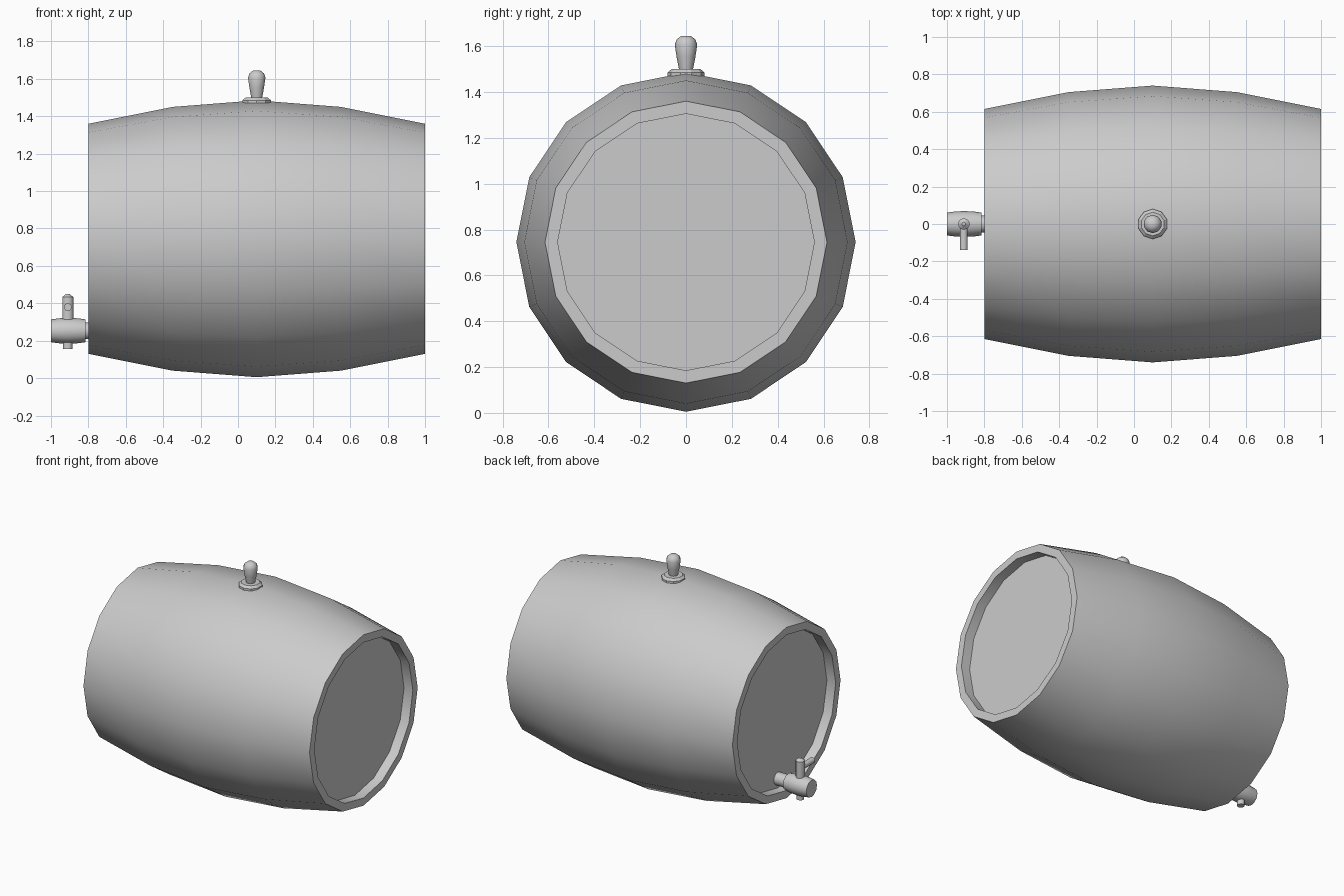
import bpy, bmesh
from math import cos, sin, pi, radians
from mathutils import Vector

if "Cube" in bpy.data.objects:
    bpy.data.objects.remove(bpy.data.objects["Cube"], do_unlink=True)

grey = bpy.data.materials.new("plain grey")
grey.use_nodes = True
colour = (0.6, 0.6, 0.6, 1)
grey.diffuse_color = colour
grey.node_tree.nodes["Principled BSDF"].inputs["Base Color"].default_value = colour


def lathe(name, profile, sides, axis, origin, first, smooth=40):
    """Revolve (distance along axis, radius) points; first is the direction of vertex 0."""
    axis, first = Vector(axis), Vector(first)
    side = axis.cross(first)
    bm = bmesh.new()
    rings = []
    for d, r in profile:
        rings.append([bm.verts.new(Vector(origin) + axis * d
                      + (first * cos(2 * pi * i / sides) + side * sin(2 * pi * i / sides)) * r)
                      for i in range(sides)])
    for a, b in zip(rings, rings[1:]):
        for i in range(sides):
            j = (i + 1) % sides
            bm.faces.new((a[i], a[j], b[j], b[i]))
    bm.faces.new(rings[0][::-1])
    bm.faces.new(rings[-1])
    bmesh.ops.recalc_face_normals(bm, faces=bm.faces)
    mesh = bpy.data.meshes.new(name)
    bm.to_mesh(mesh)
    bm.free()
    mesh.materials.append(grey)
    obj = bpy.data.objects.new(name, mesh)
    bpy.context.collection.objects.link(obj)
    bpy.ops.object.select_all(action="DESELECT")
    obj.select_set(True)
    bpy.context.view_layer.objects.active = obj
    bpy.ops.object.shade_smooth_by_angle(angle=radians(smooth))
    return obj


X, Y, Z = (1, 0, 0), (0, 1, 0), (0, 0, 1)

# Barrel: bulging staves with a recessed head at both ends
half = [(0.83, 0.56), (0.9, 0.56), (0.9, 0.615), (0.45, 0.705)]
staves = [(-d, r) for d, r in half] + [(0, 0.74)] + half[::-1]
lathe("barrel", staves, 16, X, (0.1, 0, 0.745), Z)

# Bung on top: flange and peg
lathe("bung_flange", [(0, 0.08), (0.015, 0.08), (0.03, 0.063)], 10, Z, (0.1, 0, 1.47), Y, 20)
lathe("bung_peg", [(0, 0.03), (0.055, 0.041), (0.11, 0.049), (0.132, 0.041), (0.148, 0.02)],
      10, Z, (0.1, 0, 1.497), Y, 50)

# Tap: neck, body, upright stem with outlet, and handle
tap = (-0.91, 0, 0.253)
lathe("tap_neck", [(0.08, 0.045), (0.19, 0.045)], 12, X, tap, Z)
lathe("tap_body", [(-0.09, 0.061), (-0.045, 0.067), (0, 0.069), (0.05, 0.067), (0.095, 0.061)],
      12, X, tap, Z)
lathe("tap_outlet", [(-0.098, 0.026), (0, 0.026)], 10, Z, tap, Y)
lathe("tap_stem", [(0, 0.031), (0.18, 0.031), (0.197, 0.01)], 10, Z, tap, Y)
lathe("tap_handle", [(0, 0.021), (0.14, 0.021)], 10, (0, -1, 0), (-0.91, 0, 0.38), Z)
